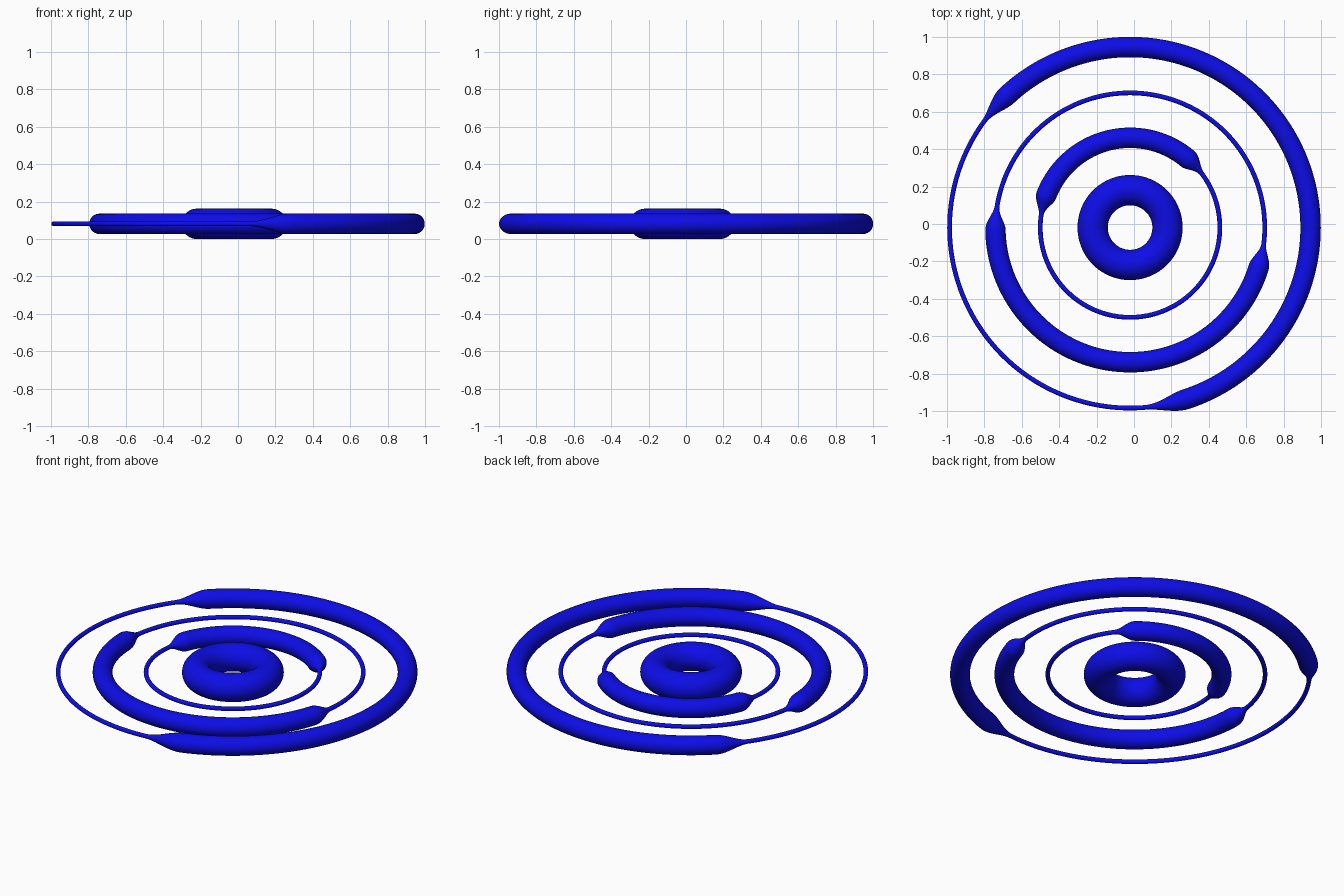
import bpy, bmesh, math

if "Cube" in bpy.data.objects:
    bpy.data.objects.remove(bpy.data.objects["Cube"])

CX, CY, CZ = -0.021, -0.019, 0.081
THIN, THICK = 0.0125, 0.0545

blue = bpy.data.materials.new("deep blue")
blue.diffuse_color = (0.004, 0.004, 0.8, 1)
blue.use_nodes = True
blue.node_tree.nodes["Principled BSDF"].inputs["Base Color"].default_value = blue.diffuse_color


def smooth(t):
    t = max(0.0, min(1.0, t))
    return t * t * (3 - 2 * t)


def ring(name, radius, tube, steps=240, sides=28):
    """Closed tube around the centre; tube(angle in degrees) gives its thickness."""
    bm = bmesh.new()
    loops = []
    for i in range(steps):
        deg = 360 * i / steps
        a, r = math.radians(deg), tube(deg)
        loop = []
        for j in range(sides):
            b = 2 * math.pi * j / sides
            d = radius + r * math.cos(b)
            loop.append(bm.verts.new((d * math.cos(a), d * math.sin(a), r * math.sin(b))))
        loops.append(loop)
    for i in range(steps):
        p, q = loops[i], loops[(i + 1) % steps]
        for j in range(sides):
            k = (j + 1) % sides
            bm.faces.new((p[j], q[j], q[k], p[k])).smooth = True
    bmesh.ops.recalc_face_normals(bm, faces=bm.faces)
    mesh = bpy.data.meshes.new(name)
    bm.to_mesh(mesh)
    bm.free()
    mesh.materials.append(blue)
    obj = bpy.data.objects.new(name, mesh)
    obj.location = (CX, CY, CZ)
    bpy.context.collection.objects.link(obj)


def swelling(start, end, taper_in, taper_out):
    """Thin wire that swells to a thick tube between two angles."""
    def tube(deg):
        along = (deg - start) % 360
        span = (end - start) % 360
        if along > span:
            return THIN
        t = min(smooth(along / taper_in), smooth((span - along) / taper_out))
        return THIN + (THICK - THIN) * t
    return tube


# Solid central ring
ring("centre_ring", 0.2, lambda deg: 0.081, 128, 40)

# Three orbit rings, each thick along one arc
ring("inner_orbit", 0.48, swelling(37, 172, 13, 13))
ring("middle_orbit", 0.72, swelling(171, 353, 10, 10))
ring("outer_orbit", 0.965, swelling(-85, 144, 13, 11), 360)
